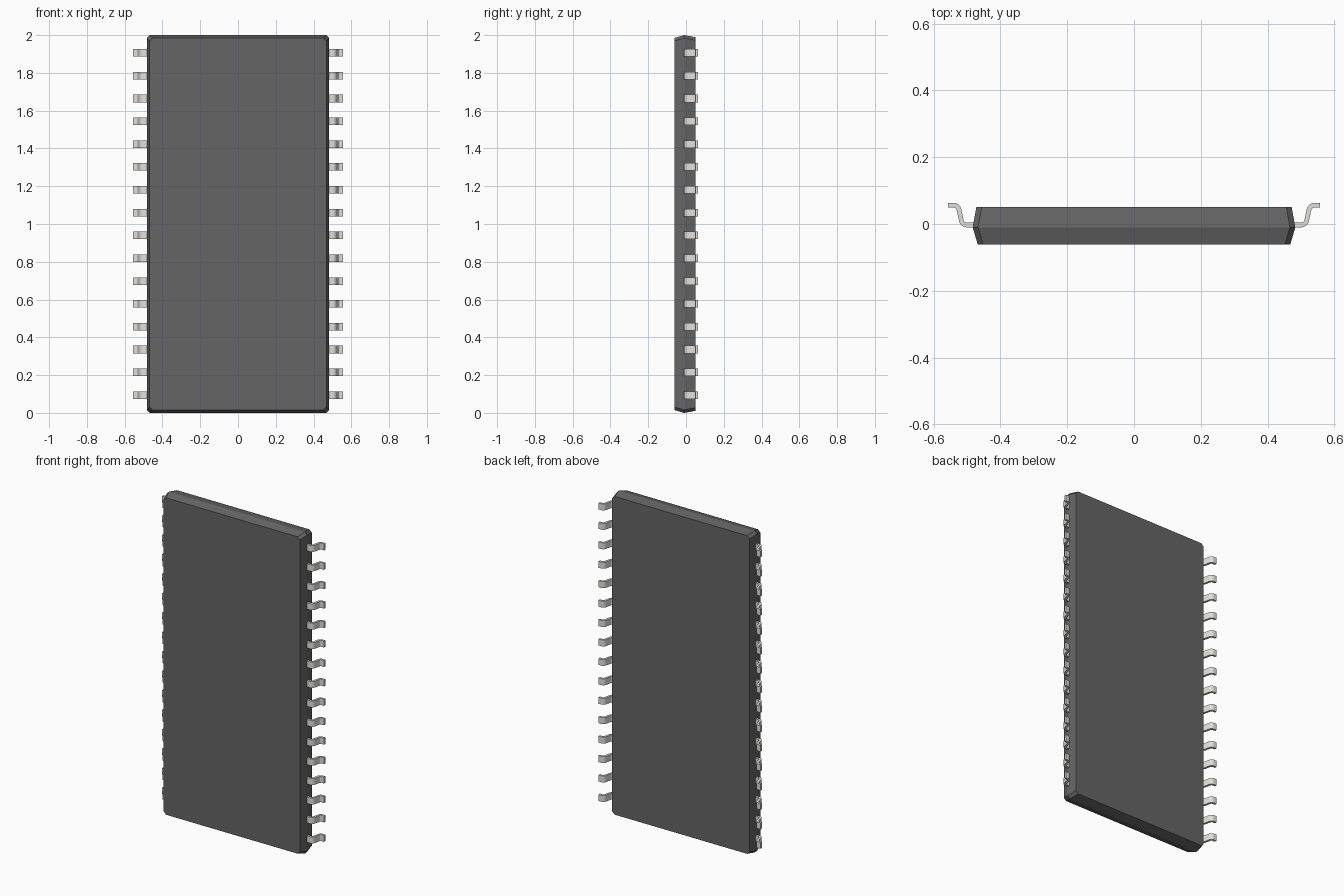
import bpy, bmesh, math
from mathutils import Vector

if "Cube" in bpy.data.objects:
    bpy.data.objects.remove(bpy.data.objects["Cube"])


def material(name, rgb):
    m = bpy.data.materials.new(name)
    m.diffuse_color = (*rgb, 1)
    m.use_nodes = True
    m.node_tree.nodes["Principled BSDF"].inputs["Base Color"].default_value = m.diffuse_color
    return m


def make_object(name, bm, mat):
    bmesh.ops.recalc_face_normals(bm, faces=bm.faces)
    me = bpy.data.meshes.new(name)
    bm.to_mesh(me)
    bm.free()
    me.materials.append(mat)
    ob = bpy.data.objects.new(name, me)
    bpy.context.collection.objects.link(ob)
    return ob


def loft(bm, rings):
    """Join equal rings of points into a capped solid."""
    vs = [[bm.verts.new(p) for p in r] for r in rings]
    n = len(vs[0])
    for a, b in zip(vs, vs[1:]):
        for i in range(n):
            j = (i + 1) % n
            bm.faces.new((a[i], a[j], b[j], b[i]))
    bm.faces.new(vs[0])
    bm.faces.new(vs[-1])


# Body: chamfered rectangle, widest at the parting line
def chamfered_ring(y, hx, hz, c=0.016):
    pts = [(hx, hz - c), (hx - c, hz), (c - hx, hz), (-hx, hz - c),
           (-hx, c - hz), (c - hx, -hz), (hx - c, -hz), (hx, c - hz)]
    return [(x, y, 1 + z) for x, z in pts]


dark = material("dark_plastic", (0.13, 0.13, 0.13))
bm = bmesh.new()
loft(bm, [chamfered_ring(-0.061, 0.468, 0.985),
          chamfered_ring(-0.01, 0.483, 1.0),
          chamfered_ring(0.051, 0.472, 0.989)])
make_object("chip_body", bm, dark)


# Lead: gull-wing strip with two rounded bends
def rounded_path(corners, r, steps=7):
    """Return (point, tangent) pairs along the path with filleted corners."""
    c = [Vector(p) for p in corners]
    out = [(c[0], (c[1] - c[0]).normalized())]
    for a, b, d in zip(c, c[1:], c[2:]):
        u, v = (b - a).normalized(), (d - b).normalized()
        turn = v.angle_signed(u)
        side = math.copysign(1, turn)
        centre = b - u * r * math.tan(abs(turn) / 2) + Vector((-u.y, u.x)) * side * r
        for i in range(steps + 1):
            ang = math.atan2(u.y, u.x) + turn * i / steps
            t = Vector((math.cos(ang), math.sin(ang)))
            out.append((centre - Vector((-t.y, t.x)) * side * r, t))
    out.append((c[-1], (c[-1] - c[-2]).normalized()))
    return out


half_t, half_w, pitch, count = 0.007, 0.02, 0.1208, 16
path = rounded_path([(0.47, -0.003), (0.514, -0.003), (0.527, 0.0565), (0.557, 0.0565)], 0.017)
z0 = 1 - pitch * (count - 1) / 2
rings = []
for p, t in path:
    n = Vector((-t.y, t.x)) * half_t
    a, b = p + n, p - n
    rings.append([(a.x, a.y, z0 - half_w), (a.x, a.y, z0 + half_w),
                  (b.x, b.y, z0 + half_w), (b.x, b.y, z0 - half_w)])
bm = bmesh.new()
loft(bm, rings)
leads = make_object("leads", bm, material("tin_metal", (0.75, 0.74, 0.7)))
bpy.context.view_layer.objects.active = leads
leads.select_set(True)
bpy.ops.object.shade_smooth_by_angle(angle=math.radians(30))

# Repeat the lead up the side, then mirror to the other side
arr = leads.modifiers.new("row", 'ARRAY')
arr.count = count
arr.use_relative_offset = False
arr.use_constant_offset = True
arr.constant_offset_displace = (0, 0, pitch)
leads.modifiers.new("other_side", 'MIRROR').use_axis[0] = True
